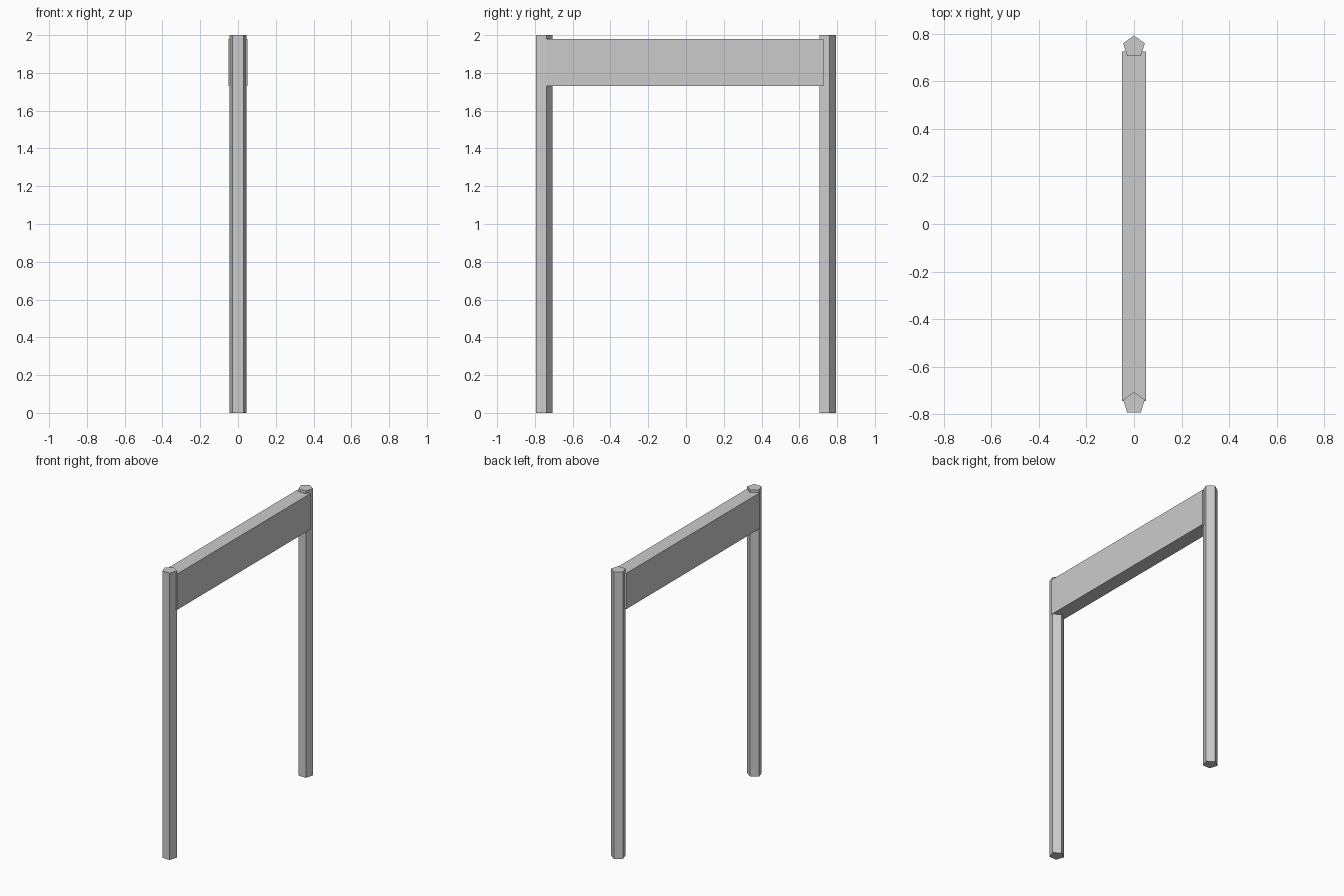
import bpy
import math

if "Cube" in bpy.data.objects:
    bpy.data.objects.remove(bpy.data.objects["Cube"])

R = 0.048          # post radius
HEIGHT = 2.0
SPAN = 1.5         # distance between post centres
# Shift so the pentagon outlines are centred on y = 0
SHIFT = -R * (1 - math.cos(math.pi / 5)) / 2


def add_post(name, y):
    """Five-sided post with one corner pointing to +y."""
    bpy.ops.mesh.primitive_cylinder_add(vertices=5, radius=R, depth=HEIGHT,
                                        location=(0, y, HEIGHT / 2))
    post = bpy.context.object
    post.name = name
    # Make sure a corner points to +y whatever the primitive's start angle
    v = post.data.vertices[0].co
    post.rotation_euler.z = math.pi / 2 - math.atan2(v.y, v.x)
    return post


def add_box(name, lo, hi):
    bpy.ops.mesh.primitive_cube_add(
        size=1, location=[(a + b) / 2 for a, b in zip(lo, hi)])
    box = bpy.context.object
    box.name = name
    box.scale = [b - a for a, b in zip(lo, hi)]
    return box


# Two upright posts
add_post("front_post", SHIFT - SPAN / 2)
add_post("back_post", SHIFT + SPAN / 2)

# Cross board near the top
add_box("cross_board", (-0.05, -0.746, 1.73), (0.05, 0.727, 1.98))
